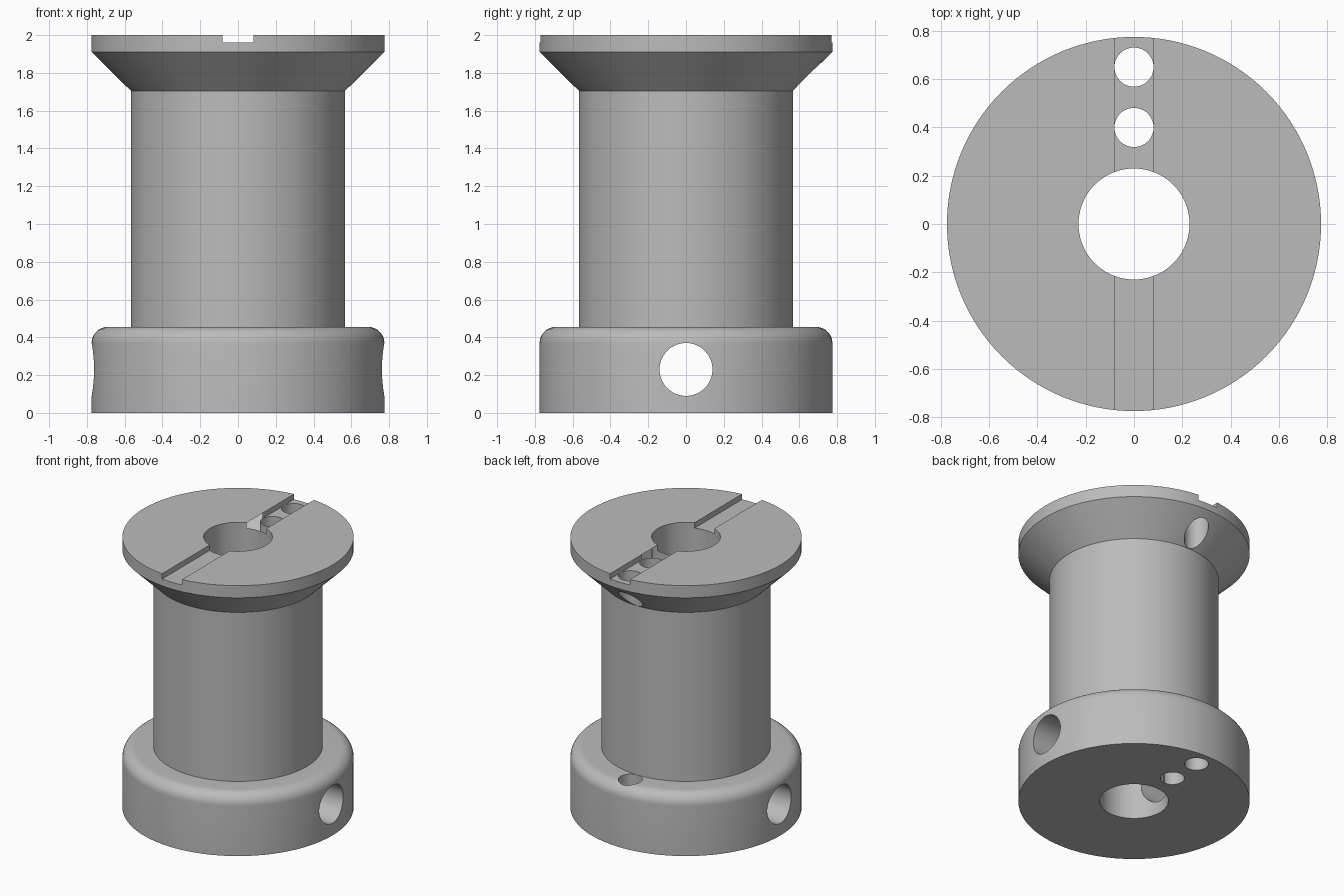
import bpy
import bmesh
from math import sin, cos, pi, radians
from mathutils import Matrix

cube = bpy.data.objects.get("Cube")
if cube:
    bpy.data.objects.remove(cube, do_unlink=True)

SEGMENTS = 128
RIM, CORE, BORE = 0.775, 0.567, 0.23
BASE_TOP, FILLET = 0.455, 0.085


def add_object(name, bm):
    bmesh.ops.recalc_face_normals(bm, faces=bm.faces)
    mesh = bpy.data.meshes.new(name)
    bm.to_mesh(mesh)
    bm.free()
    obj = bpy.data.objects.new(name, mesh)
    bpy.context.collection.objects.link(obj)
    return obj


def revolve(name, profile):
    """Turn a closed (radius, height) outline around the z axis."""
    bm = bmesh.new()
    rings = []
    for r, z in profile:
        rings.append([bm.verts.new((r * cos(2 * pi * i / SEGMENTS),
                                    r * sin(2 * pi * i / SEGMENTS), z))
                      for i in range(SEGMENTS)])
    for a, b in zip(rings, rings[1:] + rings[:1]):
        for i in range(SEGMENTS):
            j = (i + 1) % SEGMENTS
            bm.faces.new((a[i], a[j], b[j], b[i]))
    return add_object(name, bm)


def cylinder_cutter(name, radius, depth, matrix):
    bm = bmesh.new()
    bmesh.ops.create_cone(bm, cap_ends=True, segments=64, radius1=radius,
                          radius2=radius, depth=depth, matrix=matrix)
    return add_object(name, bm)


def box_cutter(name, size, centre):
    bm = bmesh.new()
    bmesh.ops.create_cube(bm, size=1, matrix=Matrix.Translation(centre)
                          @ Matrix.Diagonal((*size, 1)))
    return add_object(name, bm)


# Spool body: rounded base, straight core, flared top flange, central bore
fillet = [(RIM - FILLET + FILLET * cos(radians(a)),
           BASE_TOP - FILLET + FILLET * sin(radians(a)))
          for a in range(0, 91, 10)]
outline = [(BORE, 0), (RIM, 0)] + fillet + [
    (CORE, BASE_TOP), (CORE, 1.705), (RIM, 1.91), (RIM, 2), (BORE, 2)]
spool = revolve("spool_body", outline)

# Cutters: two cord holes, a cross hole through the base, a top groove
cutters = [cylinder_cutter("cord_hole_cutter", 0.081, 3,
                           Matrix.Translation((0, y, 1)))
           for y in (0.40, 0.65)]
cutters.append(cylinder_cutter(
    "cross_hole_cutter", 0.14, 2,
    Matrix.Translation((0, 0, 0.23)) @ Matrix.Rotation(pi / 2, 4, 'Y')))
cutters.append(box_cutter("groove_cutter", (0.162, 2, 0.2), (0, 0, 2.06)))

bpy.context.view_layer.objects.active = spool
spool.select_set(True)
for cutter in cutters:
    mod = spool.modifiers.new(cutter.name, 'BOOLEAN')
    mod.operation = 'DIFFERENCE'
    mod.solver = 'EXACT'
    mod.object = cutter
    bpy.ops.object.modifier_apply(modifier=mod.name)
    bpy.data.objects.remove(cutter, do_unlink=True)

# Single grey finish
grey = bpy.data.materials.new("plain_grey")
grey.use_nodes = True
colour = (0.5, 0.5, 0.5, 1)
grey.diffuse_color = colour
grey.node_tree.nodes["Principled BSDF"].inputs["Base Color"].default_value = colour
spool.data.materials.clear()
spool.data.materials.append(grey)

bpy.ops.object.shade_smooth_by_angle(angle=radians(30))
